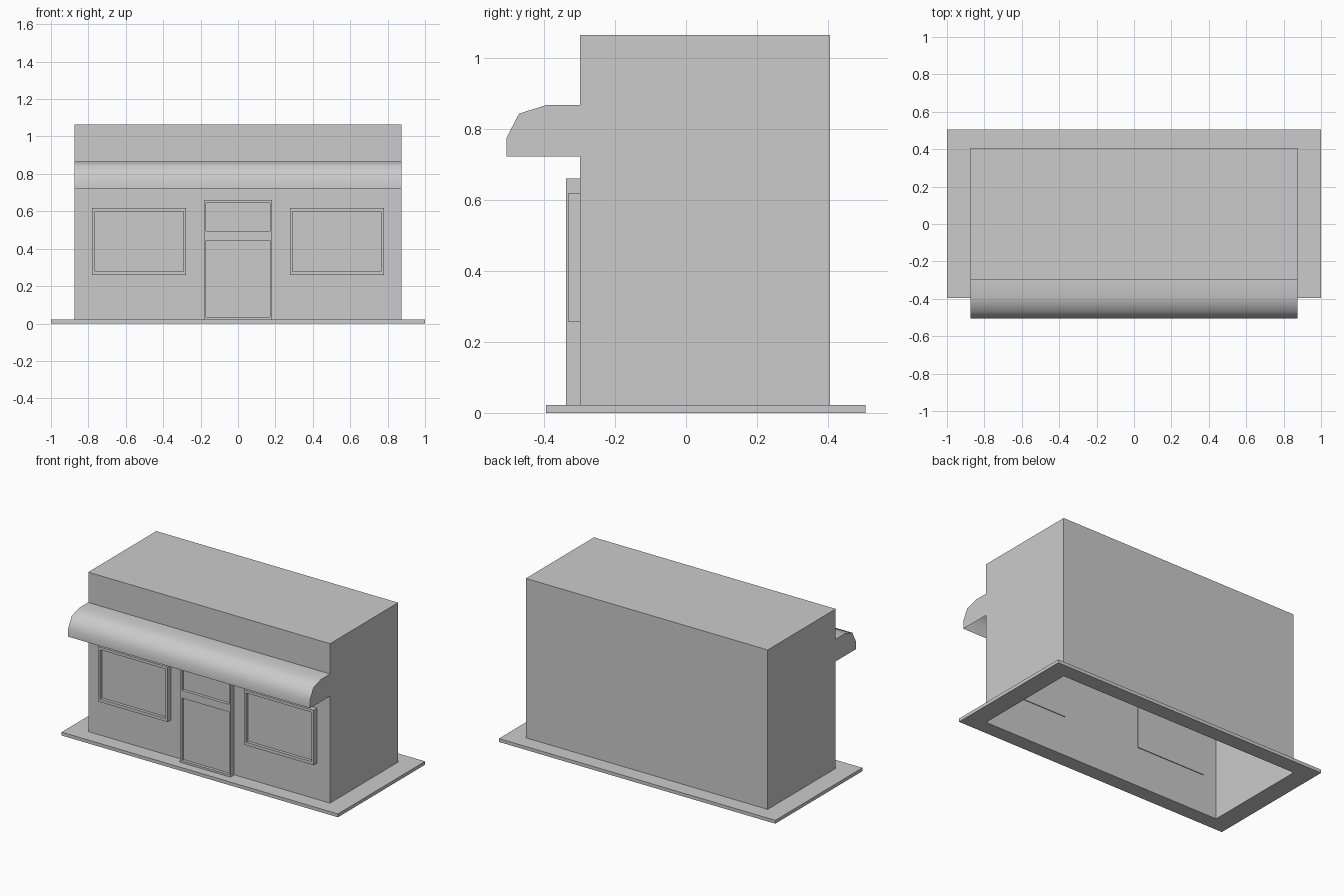
import bpy, bmesh

if "Cube" in bpy.data.objects:
    bpy.data.objects.remove(bpy.data.objects["Cube"])

BX, BY0, BY1, TOP = 0.875, -0.298, 0.405, 1.065   # building shell
BASE_Z = 0.022


def finish(name, bm, recalc=True):
    if recalc:
        bmesh.ops.recalc_face_normals(bm, faces=bm.faces)
    me = bpy.data.meshes.new(name)
    bm.to_mesh(me)
    bm.free()
    ob = bpy.data.objects.new(name, me)
    bpy.context.collection.objects.link(ob)
    return ob


def rect(bm, x, y0, y1, z):
    return [bm.verts.new(p) for p in
            ((-x, y0, z), (x, y0, z), (x, y1, z), (-x, y1, z))]


def band(bm, a, b):
    for i in range(4):
        j = (i + 1) % 4
        bm.faces.new((a[i], a[j], b[j], b[i]))


# building: hollow shell, open underneath
bm = bmesh.new()
low, high = rect(bm, BX, BY0, BY1, 0), rect(bm, BX, BY0, BY1, TOP)
band(bm, low, high)
bm.faces.new(high)
finish("building_shell", bm)

# pavement: slab around the footprint, open in the middle
bm = bmesh.new()
rings = [rect(bm, BX, BY0, BY1, 0), rect(bm, 1.0, -0.395, 0.505, 0),
         rect(bm, 1.0, -0.395, 0.505, BASE_Z), rect(bm, BX, BY0, BY1, BASE_Z)]
for a, b in zip(rings, rings[1:]):
    band(bm, a, b)
finish("pavement", bm)


def framed_panel(name, xs, zs, front, back, recess=0.02):
    """Box whose front is a grid; every odd cell is sunk as a panel."""
    bm = bmesh.new()
    grid = [[bm.verts.new((x, front, z)) for x in xs] for z in zs]
    panels = []
    for i in range(len(zs) - 1):
        for j in range(len(xs) - 1):
            f = bm.faces.new((grid[i][j], grid[i][j + 1],
                              grid[i + 1][j + 1], grid[i + 1][j]))
            if i % 2 and j % 2:
                panels.append(f)
    # outer sides and back
    rim = [e for e in bm.edges if e.is_boundary]
    ext = bmesh.ops.extrude_edge_only(bm, edges=rim)["geom"]
    for v in ext:
        if isinstance(v, bmesh.types.BMVert):
            v.co.y = back
    bmesh.ops.holes_fill(bm, edges=[e for e in bm.edges if e.is_boundary])
    bmesh.ops.recalc_face_normals(bm, faces=bm.faces)
    # sunken panels
    for f in panels:
        sides = list(f.verts)
        inner = [bm.verts.new((v.co.x, front + recess, v.co.z)) for v in sides]
        bm.faces.remove(f)
        band(bm, sides, inner)
        bm.faces.new(inner)
    return finish(name, bm)


# windows on both sides of the door
for side, name in ((-1, "left_window"), (1, "right_window")):
    xs = sorted(side * x for x in (0.262, 0.277, 0.75, 0.765))
    xs = [x + side * 0.015 for x in xs]
    framed_panel(name, xs, (0.258, 0.278, 0.6, 0.618), -0.333, -0.293)

# door with a fanlight above it
framed_panel("door", (-0.182, -0.17, 0.17, 0.182),
             (BASE_Z, 0.035, 0.445, 0.495, 0.645, 0.66), -0.338, BY0 - 0.001)

# awning: curved profile with end caps, open underneath
profile = [(BY0, 0.867), (-0.393, 0.867), (-0.47, 0.843),
           (-0.505, 0.776), (-0.505, 0.722)]
bm = bmesh.new()
left, right = [[bm.verts.new((x, y, z)) for y, z in profile] for x in (-BX, BX)]
for i in range(len(profile) - 1):
    bm.faces.new((left[i], left[i + 1], right[i + 1], right[i])).smooth = True
for loop, x in ((left, -BX), (right, BX)):
    bm.faces.new(loop + [bm.verts.new((x, BY0, 0.722))])
awning = finish("awning", bm)
bpy.context.view_layer.objects.active = awning
awning.select_set(True)
bpy.ops.object.shade_smooth_by_angle(angle=0.9)
